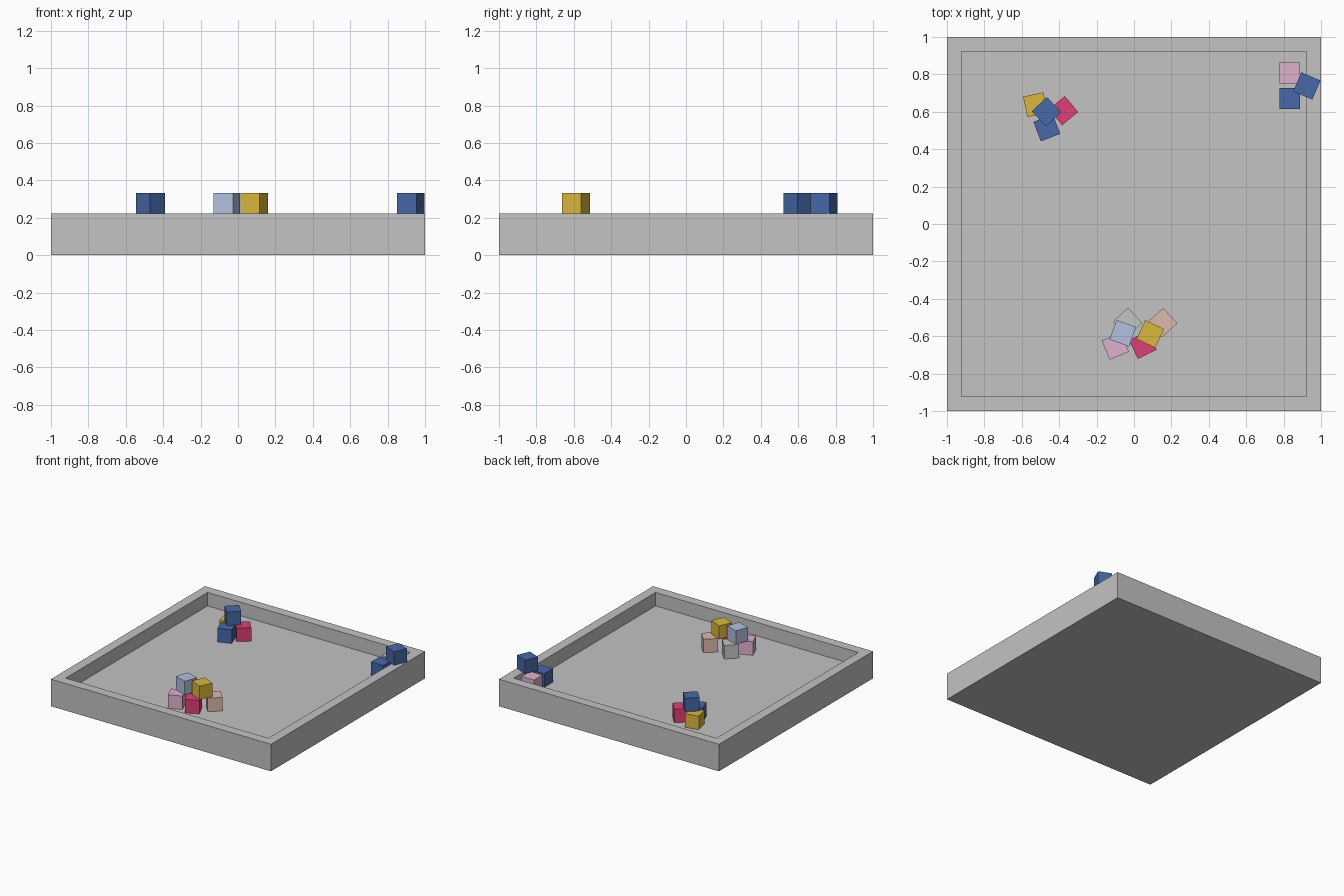
import bpy, bmesh, math
from mathutils import Matrix

if "Cube" in bpy.data.objects:
    bpy.data.objects.remove(bpy.data.objects["Cube"])

U = 2 / 18          # one block edge: the tray is 18 blocks wide, 2 high


def linear(c):
    c /= 255
    return c / 12.92 if c <= 0.04045 else ((c + 0.055) / 1.055) ** 2.4


def material(name, rgb):
    m = bpy.data.materials.new(name)
    m.diffuse_color = (*[linear(c) for c in rgb], 1)
    m.use_nodes = True
    m.node_tree.nodes["Principled BSDF"].inputs["Base Color"].default_value = m.diffuse_color
    return m


MATS = {n: material(n.replace("_", " "), c) for n, c in {
    "grey": (195, 195, 195),
    "blue": (70, 104, 168),
    "yellow": (217, 184, 60),
    "crimson": (222, 63, 118),
    "pink": (222, 177, 206),
    "pale_blue": (177, 193, 222),
    "peach": (220, 186, 172),
}.items()}


def add_object(name, bm, mat):
    me = bpy.data.meshes.new(name)
    bm.to_mesh(me)
    bm.free()
    me.materials.append(MATS[mat])
    ob = bpy.data.objects.new(name, me)
    bpy.context.collection.objects.link(ob)
    return ob


def cube_mesh():
    bm = bmesh.new()
    bmesh.ops.create_cube(bm, size=1)
    return bm


# Tray: a slab whose top is inset to form the rim, then pushed down to the floor
bm = cube_mesh()
bmesh.ops.transform(bm, verts=bm.verts,
                    matrix=Matrix.Translation((0, 0, U)) @ Matrix.Diagonal((2, 2, 2 * U, 1)))
bm.normal_update()
top = max(bm.faces, key=lambda f: f.calc_center_median().z)
bmesh.ops.inset_region(bm, faces=[top], thickness=U)
floor = bmesh.ops.extrude_discrete_faces(bm, faces=[top])["faces"][0]
bmesh.ops.translate(bm, verts=floor.verts, vec=(0, 0, -U))
add_object("tray", bm, "grey")

# Blocks: colour, x, y, turn in degrees, layer (0 on the floor, 1 stacked on top)
BLOCKS = [
    # right corner pile
    ("pink", 0.833, 0.808, 0, 0),
    ("blue", 0.833, 0.671, 0, 0),
    ("blue", 0.924, 0.738, -23, 1),
    # back left pile
    ("yellow", -0.527, 0.638, 12, 0),
    ("crimson", -0.377, 0.606, 40, 0),
    ("blue", -0.466, 0.514, 21, 0),
    ("blue", -0.468, 0.600, 43, 1),
    # front pile
    ("grey", -0.035, -0.526, 43, 0),
    ("pink", -0.100, -0.653, 23, 0),
    ("crimson", 0.047, -0.647, 26, 0),
    ("peach", 0.153, -0.527, 42, 0),
    ("pale_blue", -0.060, -0.584, -20, 1),
    ("yellow", 0.087, -0.588, -25, 1),
]
for i, (mat, x, y, turn, layer) in enumerate(BLOCKS):
    ob = add_object(f"{mat}_block_{i + 1}", cube_mesh(), mat)
    ob.scale = (U, U, U)
    ob.rotation_euler.z = math.radians(turn)
    ob.location = (x, y, U * (1.5 + layer))
